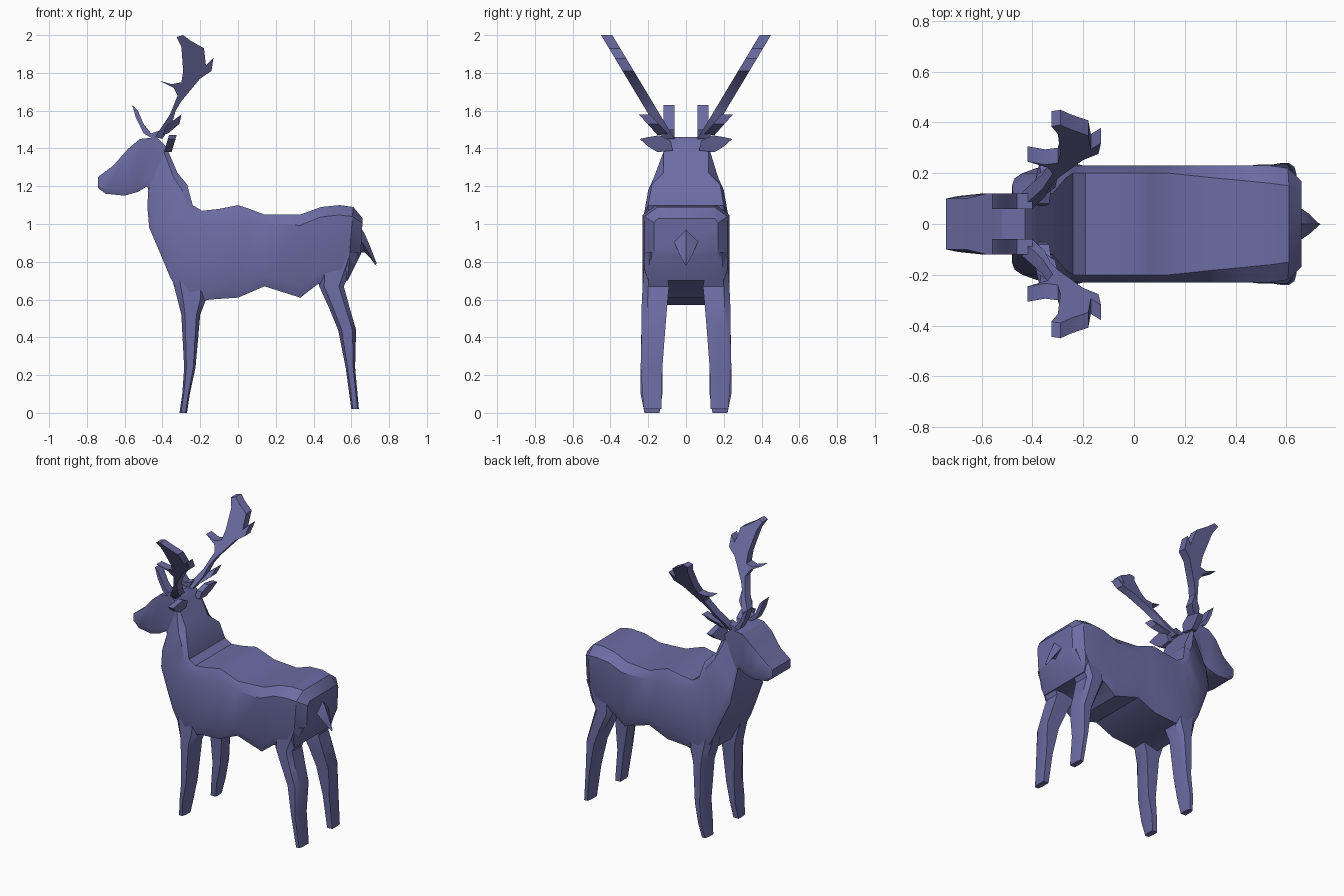
import bpy
import bmesh
import math

default_cube = bpy.data.objects.get("Cube")
if default_cube:
    bpy.data.objects.remove(default_cube, do_unlink=True)

# Single slate-violet colour for the whole animal
COLOUR = (.15, .15, .37, 1)
hide = bpy.data.materials.new("slate_violet")
hide.use_nodes = True
hide.diffuse_color = COLOUR
hide.node_tree.nodes["Principled BSDF"].inputs["Base Color"].default_value = COLOUR


def finish(name, bm, mirrored):
    """Turn a bmesh into a shaded object, optionally mirrored across the body."""
    bmesh.ops.recalc_face_normals(bm, faces=bm.faces[:])
    mesh = bpy.data.meshes.new(name)
    bm.to_mesh(mesh)
    bm.free()
    mesh.materials.append(hide)
    part = bpy.data.objects.new(name, mesh)
    bpy.context.collection.objects.link(part)
    if mirrored:
        mirror = part.modifiers.new("mirror", "MIRROR")
        mirror.use_axis = (False, True, False)
        mirror.use_mirror_merge = False
    bpy.ops.object.select_all(action="DESELECT")
    part.select_set(True)
    bpy.context.view_layer.objects.active = part
    bpy.ops.object.shade_smooth_by_angle(angle=math.radians(30))
    return part


def loft(name, rings, mirrored=False):
    """Skin a list of equal-length rings and cap both ends."""
    bm = bmesh.new()
    loops = [[bm.verts.new(point) for point in ring] for ring in rings]
    count = len(loops[0])
    for near, far in zip(loops, loops[1:]):
        for i in range(count):
            j = (i + 1) % count
            bm.faces.new((near[i], near[j], far[j], far[i]))
    bm.faces.new(loops[0])
    bm.faces.new(loops[-1])
    return finish(name, bm, mirrored)


def plate(name, outline, place, mirrored=True):
    """Thick plate: place(u, v, side) positions both copies of the outline."""
    rings = [[place(u, v, side) for u, v in outline] for side in (-1, 1)]
    return loft(name, rings, mirrored)


def body_ring(section):
    """Bevelled section between an upper and a lower point of the side profile."""
    top_x, top_z, low_x, low_z, top_width, side_width = section
    half = [(0, top_width), (.13, side_width), (.85, side_width), (1, side_width * .9)]

    def point(t, y):
        return (top_x + (low_x - top_x) * t, y, top_z + (low_z - top_z) * t)

    return [point(t, y) for t, y in half] + [point(t, -y) for t, y in reversed(half)]


# Head, neck and trunk: upper x z, lower x z, upper and side half-widths
head_and_neck = [
    (-.74, 1.25, -.74, 1.19, .1, .1),
    (-.66, 1.31, -.7, 1.16, .1, .11),
    (-.58, 1.4, -.6, 1.15, .12, .12),
    (-.52, 1.45, -.53, 1.17, .12, .12),
    (-.43, 1.46, -.48, 1.2, .12, .12),
    (-.38, 1.41, -.475, 1.18, .12, .12),
    (-.32, 1.27, -.48, 1.09, .12, .17),
    (-.27, 1.21, -.47, .98, .18, .2),
]
trunk = [
    (-.24, 1.1, -.41, .84, .2, .22),
    (-.19, 1.07, -.36, .72, .2, .23),
    (-.1, 1.08, -.28, .57, .2, .23),
    (0, 1.1, -.15, .6, .2, .23),
    (.06, 1.08, 0, .61, .2, .23),
    (.14, 1.05, .14, .67, .2, .23),
    (.33, 1.05, .33, .61, .18, .23),
    (.44, 1.09, .42, .68, .17, .23),
    (.54, 1.1, .5, .7, .16, .23),
    (.61, 1.09, .58, .7, .15, .22),
    (.66, 1.03, .65, .84, .15, .17),
]
loft("body", [body_ring(section) for section in head_and_neck + trunk])


def leg_ring(section):
    """Horizontal leg slice with bevelled outer corners."""
    z, front, back, inner, outer = section
    bevel = (back - front) * .2
    return [(front, inner, z), (back, inner, z), (back, outer - .03, z),
            (back - bevel, outer, z), (front + bevel, outer, z), (front, outer - .03, z)]


# Legs: height, front x, back x, inner y, outer y
front_leg = [
    (.75, -.36, -.15, .12, .22),
    (.6, -.32, -.17, .1, .23),
    (.52, -.3, -.2, .11, .235),
    (.24, -.285, -.225, .125, .24),
    (.1, -.295, -.255, .125, .24),
    (0, -.31, -.27, .14, .22),
]
hind_leg = [
    (.85, .42, .64, .12, .22),
    (.67, .43, .56, .09, .23),
    (.56, .48, .59, .1, .235),
    (.44, .53, .625, .11, .235),
    (.24, .57, .62, .125, .24),
    (.02, .6, .64, .13, .225),
]
for name, sections in (("front_legs", front_leg), ("hind_legs", hind_leg)):
    loft(name, [leg_ring(section) for section in sections], mirrored=True)


# Tail: diamond slices tapering to a low tip
def tail_ring(x, z, width, depth):
    return [(x, 0, z + depth), (x - .01, width, z), (x, 0, z - depth), (x - .01, -width, z)]


loft("tail", [
    tail_ring(.63, .93, .08, .08),
    tail_ring(.67, .9, .06, .05),
    tail_ring(.7, .85, .04, .03),
    tail_ring(.735, .785, .005, .005),
])


# Antlers: a palmate outline leaning outward as it rises
def lean_out(x, z, side):
    return (x, .09 + (z - 1.45) * .6 + side * .03, z)


antler = [
    (-.44, 1.46), (-.36, 1.58), (-.32, 1.68), (-.34, 1.72), (-.42, 1.76),
    (-.35, 1.74), (-.3, 1.75), (-.29, 1.81), (-.3, 1.94), (-.325, 1.99),
    (-.29, 2), (-.25, 1.97), (-.18, 1.93), (-.17, 1.84), (-.13, 1.88),
    (-.14, 1.81), (-.2, 1.77), (-.3, 1.65), (-.33, 1.6), (-.35, 1.53), (-.4, 1.45),
]
plate("antlers", antler, lean_out)


# Short rear prong on each antler
def prong_place(x, z, side):
    return (x, .12 + (z - 1.47) * .9 + side * .03, z)


plate("antler_prongs",
      [(-.4, 1.47), (-.38, 1.52), (-.3, 1.58), (-.31, 1.53), (-.37, 1.48)], prong_place)


# Upright brow tines above the forehead
def tine_place(x, z, side):
    return (x, .09 + side * .03, z)


brow_tine = [(-.56, 1.63), (-.53, 1.6), (-.5, 1.53), (-.46, 1.48),
             (-.4, 1.5), (-.43, 1.44), (-.5, 1.48), (-.54, 1.56)]
plate("brow_tines", brow_tine, tine_place)


# Leaf-shaped ears pointing sideways
def ear_place(y, z, side):
    return (-.36 + (z - 1.42) * .3 + side * .02, y, z)


plate("ears", [(.07, 1.39), (.15, 1.38), (.2, 1.41), (.245, 1.45),
               (.2, 1.46), (.14, 1.47), (.08, 1.44)], ear_place)
